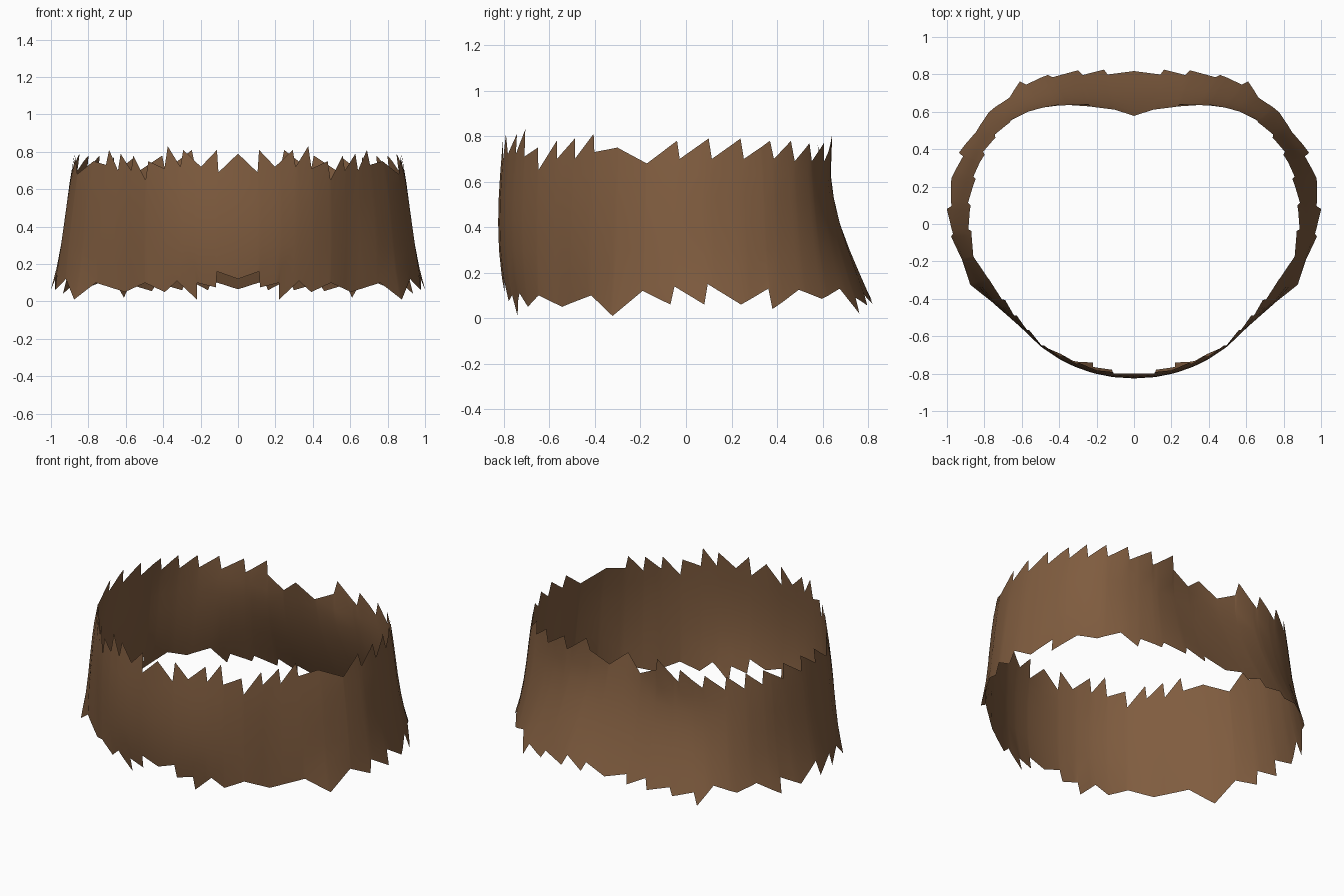
import bpy, bmesh, math

# Angles in degrees, from the front centre (0) round the right side to the back centre (180)
# Tooth tips and notches: (angle, height)
TOP = [(0, .79), (7.4, .69), (8.1, .81), (14.2, .72), (21.5, .81), (22.4, .72),
       (28, .83), (29, .71), (36.4, .75), (37.3, .65), (44.6, .78), (45.2, .70),
       (52.1, .79), (52.7, .70), (59.5, .81), (60.3, .73), (68.7, .75), (78.7, .68),
       (87.4, .78), (88.2, .70), (96.5, .79), (97.3, .70), (105.8, .79), (106.5, .70),
       (114.8, .78), (115.6, .70), (121.9, .78), (122.7, .69), (129.3, .77), (130, .69),
       (137.5, .77), (138.3, .69), (147.6, .78), (148.4, .70), (159, .81), (159.8, .73),
       (170, .67), (180, .76)]
BOTTOM = [(0, .12), (8, .16), (8.6, .075), (16, .10), (16.5, .01), (24, .11),
          (29.4, .05), (37.5, .10), (48, .05), (61.3, .10),
          (69.8, .01), (78.3, .12), (86, .06), (87, .14), (94.6, .06), (95.6, .15),
          (103.9, .06), (111.6, .13), (112.1, .04), (120.5, .125), (127.6, .085),
          (135.4, .13), (141.3, .02), (142.3, .09), (150, .055), (151, .10),
          (160, .06), (161, .12), (169, .06), (170, .11), (180, .065)]

# Band outline at four heights: radius per angle
HEIGHTS = (.08, .3, .55, .78)
ANGLES = [0, 16, 28, 38, 48, 60, 70, 79, 87, 96, 105, 115, 128, 140, 150, 160, 169, 180]
RINGS = [
    [.79, .79, .80, .815, .815, .86, .92, .945, .98, 1.0, 1.0, .995, .98, .955, .91, .865, .83, .81],
    [.822, .822, .822, .822, .82, .855, .89, .925, .945, .95, .95, .945, .925, .87, .82, .765, .725, .71],
    [.822, .822, .822, .82, .815, .835, .865, .895, .91, .915, .915, .915, .885, .81, .745, .68, .645, .625],
    [.805, .80, .805, .805, .795, .805, .825, .862, .868, .88, .882, .88, .86, .81, .74, .675, .62, .575]]


def lerp(pairs, a):
    for (a0, v0), (a1, v1) in zip(pairs, pairs[1:]):
        if a <= a1:
            return v0 + (v1 - v0) * (a - a0) / (a1 - a0)
    return pairs[-1][1]


def smooth(values, a):
    """Hermite curve through one outline."""
    n = len(ANGLES) - 1

    def slope(k):
        if k in (0, n):
            return 0 if k == 0 else (values[n] - values[n - 1]) / (ANGLES[n] - ANGLES[n - 1])
        return (values[k + 1] - values[k - 1]) / (ANGLES[k + 1] - ANGLES[k - 1])
    i = max(k for k in range(n) if ANGLES[k] <= a)
    d = ANGLES[i + 1] - ANGLES[i]
    t = (a - ANGLES[i]) / d
    return ((2 * t**3 - 3 * t**2 + 1) * values[i] + (3 * t**2 - 2 * t**3) * values[i + 1]
            + d * ((t**3 - 2 * t**2 + t) * slope(i) + (t**3 - t**2) * slope(i + 1)))


def radius(a, z):
    """Cubic blend through the four outlines."""
    total = 0
    for i, ring in enumerate(RINGS):
        w = smooth(ring, a)
        for j, zj in enumerate(HEIGHTS):
            if j != i:
                w *= (z - zj) / (HEIGHTS[i] - zj)
        total += w
    return total


# Right half of the band: one column per tip or notch
columns = sorted({a for a, _ in TOP} | {a for a, _ in BOTTOM})
bm = bmesh.new()
grid = []
for a in columns:
    t = math.radians(a)
    col = []
    for z in (lerp(BOTTOM, a), .18, .3, .42, .53, .63, lerp(TOP, a)):
        r = radius(a, z)
        x = 0 if a in (0, 180) else r * math.sin(t)
        col.append(bm.verts.new((x, -r * math.cos(t), z)))
    grid.append(col)
for c0, c1 in zip(grid, grid[1:]):
    for i in range(len(c0) - 1):
        f = bm.faces.new((c0[i], c1[i], c1[i + 1], c0[i + 1]))
        f.smooth = True

mesh = bpy.data.meshes.new("ragged_band")
bm.to_mesh(mesh)
bm.free()
band = bpy.data.objects.new("ragged_band", mesh)
bpy.context.collection.objects.link(band)

# Left half by mirroring
mirror = band.modifiers.new("mirror", 'MIRROR')
mirror.use_axis = (True, False, False)
mirror.merge_threshold = .0005

# Brown hide
brown = bpy.data.materials.new("brown hide")
brown.diffuse_color = (.215, .108, .05, 1)
mesh.materials.append(brown)
